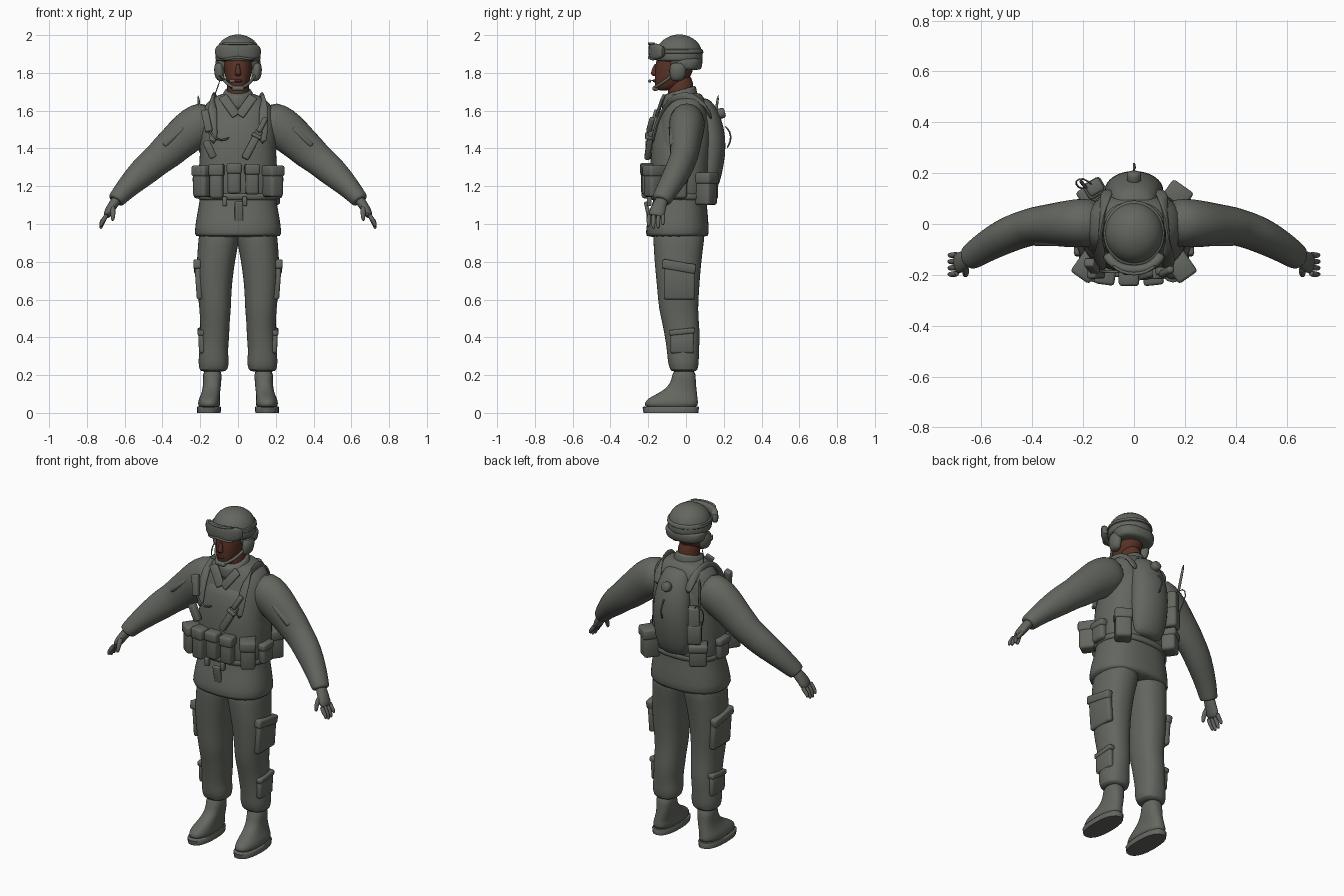
import bpy, bmesh, math
from mathutils import Vector, Matrix, Euler


def material(name, rgb):
    m = bpy.data.materials.new(name)
    m.diffuse_color = (*rgb, 1)
    return m


CLOTH = material("grey_green_cloth", (0.125, 0.135, 0.115))
SKIN = material("brown_skin", (0.10, 0.032, 0.02))


def finish(bm, name, mat, mirror=False, sub=0, angle=50):
    bmesh.ops.recalc_face_normals(bm, faces=bm.faces)
    me = bpy.data.meshes.new(name)
    bm.to_mesh(me)
    bm.free()
    ob = bpy.data.objects.new(name, me)
    bpy.context.collection.objects.link(ob)
    me.materials.append(mat)
    bpy.ops.object.select_all(action='DESELECT')
    ob.select_set(True)
    bpy.context.view_layer.objects.active = ob
    bpy.ops.object.shade_smooth_by_angle(angle=math.radians(angle))
    if mirror:
        ob.modifiers.new("mirror", 'MIRROR').use_mirror_merge = False
    if sub:
        ob.modifiers.new("subsurf", 'SUBSURF').levels = sub
        ob.modifiers["subsurf"].render_levels = sub
    return ob


def loft(name, rings, mat=CLOTH, axis=None, n=16, p=2.0, mirror=False, sub=1):
    """Skin rings (x, y, z, a, b): a and b are the two half widths."""
    bm = bmesh.new()
    pts = [Vector(r[:3]) for r in rings]
    loops = []
    for i, r in enumerate(rings):
        t = Vector(axis) if axis else pts[min(i + 1, len(pts) - 1)] - pts[max(i - 1, 0)]
        t.normalize()
        ref = Vector((0, 1, 0)) if abs(t.y) < 0.9 else Vector((1, 0, 0))
        u = ref.cross(t).normalized()
        v = t.cross(u)
        ring = []
        for k in range(n):
            w = 2 * math.pi * k / n
            c, s = math.cos(w), math.sin(w)
            c = math.copysign(abs(c) ** (2 / p), c)
            s = math.copysign(abs(s) ** (2 / p), s)
            ring.append(bm.verts.new(pts[i] + u * c * r[3] + v * s * r[4]))
        loops.append(ring)
    for a, b in zip(loops, loops[1:]):
        for k in range(n):
            bm.faces.new((a[k], a[(k + 1) % n], b[(k + 1) % n], b[k]))
    bm.faces.new(loops[0])
    bm.faces.new(loops[-1])
    return finish(bm, name, mat, mirror, sub)


def stack(name, rows, mat=CLOTH, **kw):
    """Horizontal slices (z, x0, x1, y0, y1)."""
    rings = [((x0 + x1) / 2, (y0 + y1) / 2, z, (x1 - x0) / 2, (y1 - y0) / 2)
             for z, x0, x1, y0, y1 in rows]
    return loft(name, rings, mat, axis=(0, 0, 1), **kw)


def even(rows):
    """Symmetric slices (z, half width, y0, y1)."""
    return [(z, -h, h, y0, y1) for z, h, y0, y1 in rows]


def tube(name, pts, r=0.006, mirror=False, flat=1.0):
    return loft(name, [(*q, r, r * flat) for q in pts], n=8, mirror=mirror)


def box(name, loc, size, rot=(0, 0, 0), bevel=0.012, mirror=False):
    bm = bmesh.new()
    bmesh.ops.create_cube(bm, size=1, matrix=Matrix.Diagonal((*size, 1)))
    bmesh.ops.bevel(bm, geom=bm.edges[:], offset=bevel, segments=2, affect='EDGES', profile=0.5)
    turn = Euler([math.radians(a) for a in rot]).to_matrix().to_4x4()
    bmesh.ops.transform(bm, matrix=Matrix.Translation(loc) @ turn, verts=bm.verts)
    return finish(bm, name, CLOTH, mirror)


def pouch(name, x, y, z, w, d, h, turn=0, mirror=False):
    """Rounded pouch with a closing flap."""
    box(name, (x, y, z), (w, d, h), (0, 0, turn), 0.015, mirror)
    box(name + "_flap", (x, y, z + h * 0.34), (w + 0.01, d + 0.012, h * 0.36), (0, 0, turn), 0.012, mirror)


# jacket, vest and belt
stack("jacket", even([
    (0.93, 0.228, -0.21, 0.118), (0.94, 0.233, -0.216, 0.122), (1.03, 0.224, -0.205, 0.12),
    (1.12, 0.203, -0.172, 0.108), (1.2, 0.202, -0.17, 0.108), (1.34, 0.203, -0.18, 0.12),
    (1.45, 0.205, -0.168, 0.13), (1.55, 0.203, -0.145, 0.125), (1.62, 0.185, -0.12, 0.115),
    (1.66, 0.15, -0.105, 0.1), (1.685, 0.10, -0.095, 0.085), (1.695, 0.06, -0.09, 0.07)]),
    n=24, p=2.4)
stack("vest", even([
    (1.135, 0.206, -0.18, 0.118), (1.145, 0.21, -0.184, 0.122), (1.3, 0.21, -0.192, 0.128),
    (1.42, 0.2, -0.186, 0.14), (1.52, 0.175, -0.166, 0.14), (1.6, 0.16, -0.135, 0.13)]),
    n=24, p=2.5)
stack("belt", even([(1.125, 0.21, -0.183, 0.12), (1.13, 0.213, -0.187, 0.123),
                    (1.16, 0.214, -0.19, 0.124), (1.165, 0.21, -0.186, 0.12)]), n=24, p=2.4)
box("jacket_front_flap", (0.005, -0.195, 1.03), (0.045, 0.02, 0.18), (12, 0, 0), 0.006)

# collar, neck and head
loft("collar", [(0, -0.03, 1.62, 0.105, 0.11), (0, -0.035, 1.66, 0.09, 0.1),
                (0, -0.038, 1.70, 0.077, 0.098), (0, -0.038, 1.71, 0.07, 0.09)],
     axis=(0, -0.3, 1))
box("collar_wing", (0.045, -0.137, 1.625), (0.05, 0.016, 0.13), (-25, 30, -18), 0.006, True)
stack("neck", even([(1.62, 0.06, -0.1, 0.04), (1.7, 0.06, -0.1, 0.04), (1.8, 0.06, -0.09, 0.04)]), SKIN)
stack("head", even([
    (1.705, 0.028, -0.155, -0.09), (1.725, 0.05, -0.166, -0.04), (1.765, 0.067, -0.168, 0.02),
    (1.81, 0.075, -0.166, 0.04), (1.86, 0.077, -0.162, 0.045), (1.9, 0.07, -0.15, 0.04)]), SKIN, p=2.2)
stack("nose", even([(1.783, 0.012, -0.176, -0.15), (1.792, 0.02, -0.19, -0.15),
                    (1.82, 0.012, -0.181, -0.15), (1.85, 0.009, -0.168, -0.15)]), SKIN, n=10)
stack("lips", even([(1.748, 0.014, -0.171, -0.15), (1.757, 0.026, -0.178, -0.15),
                    (1.767, 0.016, -0.173, -0.15)]), SKIN, n=10)

# helmet with goggles, ear pieces and chin strap
stack("helmet_shell", even([
    (1.86, 0.117, -0.157, 0.086), (1.866, 0.121, -0.162, 0.09), (1.91, 0.12, -0.162, 0.09),
    (1.955, 0.105, -0.145, 0.073), (1.985, 0.072, -0.11, 0.038), (2.0, 0.035, -0.07, 0.0),
    (2.003, 0.012, -0.05, -0.02)]), n=24)
stack("helmet_skirt", even([(1.815, 0.11, -0.085, 0.075), (1.822, 0.117, -0.092, 0.084),
                            (1.87, 0.122, -0.1, 0.09), (1.88, 0.115, -0.1, 0.085)]), n=24, p=2.3)
stack("ear_piece", [(1.755, 0.075, 0.1, -0.07, -0.025), (1.77, 0.07, 0.122, -0.085, -0.005),
                    (1.82, 0.07, 0.13, -0.09, 0.005), (1.86, 0.08, 0.12, -0.08, 0.0)], mirror=True)
stack("goggle_strap", even([(1.9, 0.12, -0.162, 0.09), (1.903, 0.125, -0.167, 0.095),
                            (1.925, 0.121, -0.165, 0.091), (1.928, 0.115, -0.158, 0.086)]), n=24)
arc = [(-0.112, -0.112), (-0.095, -0.145), (-0.055, -0.174), (0, -0.183),
       (0.055, -0.174), (0.095, -0.145), (0.112, -0.112)]
loft("goggles", [(x, y, 1.912 + 0.008 * (abs(x) < 0.03), h, 0.02) for (x, y), h in
                 zip(arc, (0.026, 0.04, 0.048, 0.038, 0.048, 0.04, 0.026))], p=3)
for z, nm in ((1.955, "upper"), (1.872, "lower")):
    tube("goggle_rim_" + nm, [(x * 0.92, y - 0.016, z + (0.016 if nm == "lower" and x == 0 else 0))
                              for x, y in arc[1:-1]], 0.007)
tube("chin_strap", [(0.095, -0.06, 1.8), (0.075, -0.105, 1.76), (0.04, -0.158, 1.727), (0, -0.174, 1.72)],
     0.009, True)
box("chin_cup", (0, -0.162, 1.718), (0.065, 0.032, 0.026), bevel=0.01)
tube("microphone_arm", [(-0.105, -0.06, 1.79), (-0.085, -0.14, 1.77), (-0.04, -0.19, 1.757)], 0.004)
box("microphone", (-0.03, -0.192, 1.757), (0.03, 0.016, 0.016), bevel=0.006)

# sleeves, cuffs and gloves
loft("sleeve", [
    (0.12, 0.005, 1.56, 0.10, 0.09), (0.2, 0.005, 1.53, 0.118, 0.1), (0.265, 0, 1.485, 0.112, 0.094),
    (0.33, -0.003, 1.425, 0.1, 0.083), (0.385, -0.008, 1.375, 0.096, 0.078),
    (0.42, -0.015, 1.345, 0.085, 0.073), (0.48, -0.035, 1.295, 0.083, 0.073),
    (0.54, -0.065, 1.24, 0.072, 0.067), (0.6, -0.1, 1.18, 0.057, 0.06),
    (0.632, -0.123, 1.142, 0.05, 0.055), (0.645, -0.13, 1.127, 0.046, 0.05),
    (0.648, -0.132, 1.122, 0.042, 0.046)], mirror=True)
box("sleeve_pocket", (0.352, -0.035, 1.475), (0.14, 0.11, 0.03), (28, 42, 0), 0.01, True)
loft("glove_palm", [(0.63, -0.12, 1.145, 0.03, 0.036), (0.66, -0.138, 1.105, 0.026, 0.036),
                    (0.685, -0.152, 1.065, 0.025, 0.045), (0.7, -0.158, 1.035, 0.018, 0.042)],
     mirror=True, n=12)
for i in range(4):
    y = -0.194 + i * 0.025
    drop = (0.012, 0, 0.003, 0.02)[i]
    loft("glove_finger_%d" % (i + 1), [
        (0.692, y, 1.055, 0.014, 0.0135), (0.712, y - 0.004, 1.02, 0.013, 0.0125),
        (0.724, y - 0.004, 0.992 + drop, 0.0115, 0.011), (0.727, y - 0.003, 0.972 + drop, 0.007, 0.007)],
        n=8, mirror=True)
loft("glove_thumb", [(0.665, -0.155, 1.1, 0.016, 0.018), (0.662, -0.188, 1.07, 0.015, 0.015),
                     (0.662, -0.2, 1.035, 0.013, 0.012), (0.664, -0.203, 1.015, 0.007, 0.007)],
     n=8, mirror=True)

# trousers with cargo and shin pockets
stack("trouser_leg", [
    (0.218, 0.075, 0.19, -0.07, 0.05), (0.225, 0.055, 0.205, -0.085, 0.062),
    (0.27, 0.045, 0.212, -0.098, 0.07), (0.32, 0.055, 0.205, -0.1, 0.068),
    (0.4, 0.045, 0.202, -0.112, 0.075), (0.47, 0.045, 0.2, -0.125, 0.07),
    (0.55, 0.036, 0.205, -0.145, 0.064), (0.64, 0.035, 0.215, -0.152, 0.07),
    (0.76, 0.022, 0.222, -0.164, 0.078), (0.86, 0.004, 0.215, -0.172, 0.09),
    (0.93, -0.01, 0.21, -0.175, 0.1), (0.99, -0.01, 0.2, -0.17, 0.1)], p=2.3, n=20, mirror=True)
box("cargo_pocket", (0.207, -0.035, 0.695), (0.035, 0.165, 0.19), (0, 4, 0), 0.012, True)
box("cargo_pocket_flap", (0.215, -0.037, 0.775), (0.04, 0.18, 0.05), (-10, 4, 0), 0.01, True)
box("shin_pocket", (0.191, -0.02, 0.37), (0.035, 0.125, 0.11), (0, 2, 0), 0.012, True)
box("shin_pocket_flap", (0.194, -0.02, 0.43), (0.04, 0.135, 0.03), (6, 2, 0), 0.008, True)


# boots, toes turned outward
def boot(name, rows, sub):
    rings = []
    for z, hw, y0, y1 in rows:
        y = (y0 + y1) / 2
        rings.append((0.133 - 0.26 * y, y, z, hw, (y1 - y0) / 2))
    loft(name, rings, axis=(0, 0, 1), p=2.4, n=20, mirror=True, sub=sub)


boot("boot_upper", [(0.02, 0.058, -0.222, 0.065), (0.055, 0.06, -0.222, 0.066), (0.078, 0.055, -0.2, 0.062),
                    (0.1, 0.05, -0.155, 0.06), (0.13, 0.048, -0.105, 0.056), (0.17, 0.048, -0.075, 0.052),
                    (0.24, 0.053, -0.072, 0.052)], 1)
boot("boot_sole", [(0, 0.062, -0.225, 0.065), (0.028, 0.064, -0.23, 0.069), (0.033, 0.06, -0.224, 0.065)], 0)

# hydration pack with filler cap
stack("back_pack", even([
    (1.16, 0.07, 0.06, 0.14), (1.18, 0.095, 0.06, 0.165), (1.25, 0.112, 0.06, 0.19),
    (1.36, 0.12, 0.05, 0.21), (1.46, 0.118, 0.05, 0.213), (1.56, 0.105, 0.04, 0.19),
    (1.63, 0.085, 0.03, 0.155), (1.67, 0.06, 0.03, 0.115)]), p=2.0)
loft("pack_cap", [(0, 0.15, 1.575, 0.03, 0.03), (0, 0.2, 1.59, 0.03, 0.03), (0, 0.207, 1.592, 0.022, 0.022)],
     n=14)
tube("pack_hose", [(0, 0.205, 1.52), (0, 0.235, 1.49), (0, 0.24, 1.44), (0.005, 0.215, 1.4)], 0.005)

# shoulder straps
loft("shoulder_strap", [
    (0.13, -0.178, 1.42, 0.024, 0.01), (0.135, -0.16, 1.53, 0.026, 0.01), (0.135, -0.115, 1.625, 0.027, 0.011),
    (0.132, -0.055, 1.673, 0.027, 0.011), (0.125, 0.03, 1.68, 0.027, 0.011),
    (0.115, 0.105, 1.635, 0.026, 0.01), (0.1, 0.135, 1.55, 0.024, 0.01)], n=10, mirror=True)

# belt pouches
pouch("corner_pouch", 0.182, -0.165, 1.225, 0.08, 0.1, 0.165, 35, True)
pouch("left_magazine_pouch", -0.113, -0.2, 1.225, 0.07, 0.065, 0.18, -8)
pouch("middle_magazine_pouch", -0.02, -0.208, 1.24, 0.07, 0.06, 0.16)
pouch("right_magazine_pouch", 0.075, -0.205, 1.235, 0.07, 0.06, 0.16, 6)
pouch("side_pouch", 0.21, -0.04, 1.195, 0.05, 0.09, 0.12, 0, True)
pouch("canteen_pouch", 0.165, 0.105, 1.185, 0.09, 0.095, 0.17, -35)
pouch("rear_utility_pouch", -0.16, 0.115, 1.195, 0.1, 0.08, 0.13, 35)
for x in (-0.07, 0.035):
    box("belt_clip", (x, -0.195, 1.12), (0.025, 0.025, 0.05), bevel=0.006)

# chest gear: sheathed knife, hand light and cable
box("knife_sheath", (0.075, -0.195, 1.42), (0.04, 0.03, 0.17), (-8, 28, 0), 0.008)
box("knife_handle", (0.128, -0.188, 1.525), (0.028, 0.028, 0.09), (-14, 28, 0), 0.009)
box("knife_strap", (0.098, -0.196, 1.465), (0.055, 0.04, 0.02), (-8, 28, 0), 0.006)
box("hand_light", (-0.15, -0.195, 1.395), (0.04, 0.04, 0.1), (0, -25, 0), 0.01)
box("chest_radio", (-0.165, -0.165, 1.545), (0.04, 0.035, 0.12), (-15, -12, 0), 0.008)
tube("chest_cable", [(-0.17, -0.17, 1.54), (-0.14, -0.185, 1.465), (-0.09, -0.19, 1.435), (-0.04, -0.185, 1.46)],
     0.006)
tube("headset_wire", [(-0.09, -0.02, 1.78), (-0.115, -0.01, 1.7), (-0.135, 0.03, 1.66), (-0.13, 0.11, 1.6)], 0.003)

# radio, antenna and coiled wire on the back
box("back_radio", (-0.155, 0.145, 1.39), (0.065, 0.055, 0.2), (0, 0, 30), 0.01)
box("radio_holder", (-0.155, 0.14, 1.33), (0.08, 0.07, 0.12), (0, 0, 30), 0.014)
tube("antenna", [(-0.185, 0.14, 1.45), (-0.2, 0.155, 1.57), (-0.212, 0.172, 1.69)], 0.008)
tube("radio_wire", [(-0.16, 0.15, 1.48), (-0.2, 0.185, 1.53), (-0.235, 0.17, 1.5), (-0.22, 0.14, 1.43),
                    (-0.19, 0.14, 1.35)], 0.004)
